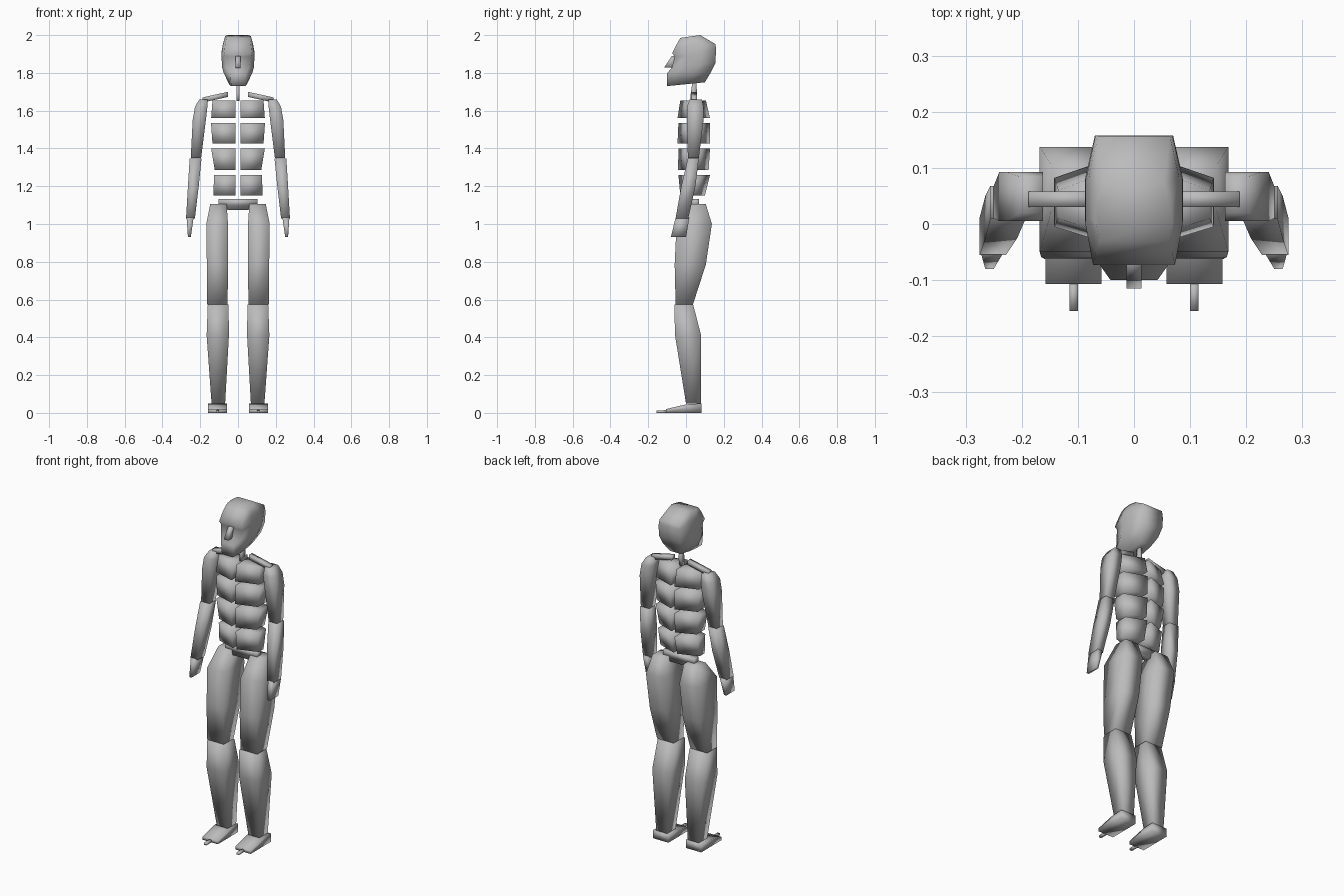
import bpy, bmesh

cube = bpy.data.objects.get("Cube")
if cube:
    bpy.data.objects.remove(cube, do_unlink=True)

GREY = (0.5, 0.5, 0.5, 1)
grey = bpy.data.materials.new("plain grey")
grey.use_nodes = True
grey.diffuse_color = GREY
grey.node_tree.nodes["Principled BSDF"].inputs["Base Color"].default_value = GREY


def loft(name, rings, side=1):
    """Skin a list of equal-length point rings, capped at both ends."""
    bm = bmesh.new()
    loops = [[bm.verts.new((side * x, y, z)) for x, y, z in ring] for ring in rings]
    count = len(loops[0])
    for low, high in zip(loops, loops[1:]):
        for i in range(count):
            j = (i + 1) % count
            bm.faces.new((low[i], low[j], high[j], high[i]))
    bm.faces.new(loops[0])
    bm.faces.new(loops[-1])
    bmesh.ops.recalc_face_normals(bm, faces=bm.faces)
    for face in bm.faces:
        face.smooth = True
    mesh = bpy.data.meshes.new(name)
    bm.to_mesh(mesh)
    bm.free()
    mesh.materials.append(grey)
    obj = bpy.data.objects.new(name, mesh)
    bpy.context.collection.objects.link(obj)
    return obj


def limb(name, sections, side):
    """Four-sided limb from sections of height, x range and y range."""
    rings = [[(x0, y0, z), (x1, y0, z), (x1, y1, z), (x0, y1, z)]
             for z, x0, x1, y0, y1 in sections]
    return loft(name, rings, side)


def slab(name, profile, x0, x1, side=1):
    """Side profile of (y, z) points extruded between two x positions."""
    return loft(name, [[(x, y, z) for y, z in profile] for x in (x0, x1)], side)


def torso_ring(z, width, front, back):
    """Half chest section, deepest at the middle of the body."""
    return [(0.012, front, z), (width, front + 0.04, z),
            (width, back - 0.045, z), (0.012, back, z)]


def head_ring(front_z, back_z, width, front, back, face):
    """Eight-sided head section that may tilt from front to back."""
    depth = back - front
    half = [(face * width, 0), (width, 0.3), (width, 0.65), (0.8 * width, 1)]
    outline = half + [(-x, t) for x, t in reversed(half)]
    return [(x, front + t * depth, front_z + t * (back_z - front_z)) for x, t in outline]


# Limb sections: height, inner x, outer x, front y, back y
THIGH = [(0.575, 0.055, 0.165, -0.055, 0.037), (0.785, 0.053, 0.165, -0.06, 0.105),
         (1.0, 0.053, 0.168, -0.05, 0.137), (1.105, 0.06, 0.147, 0.025, 0.105)]
SHIN = [(0.05, 0.068, 0.14, 0, 0.08), (0.41, 0.048, 0.166, -0.058, 0.08),
        (0.573, 0.05, 0.16, -0.062, 0.038)]
UPPER_ARM = [(1.35, 0.195, 0.25, 0.01, 0.068), (1.55, 0.17, 0.24, 0.005, 0.093),
             (1.62, 0.162, 0.228, 0.005, 0.093), (1.66, 0.162, 0.205, 0.02, 0.085)]
FOREARM = [(1.03, 0.228, 0.275, -0.055, 0.012), (1.2, 0.208, 0.265, -0.025, 0.05),
           (1.348, 0.193, 0.256, 0.01, 0.068)]
HAND = [(0.93, 0.25, 0.265, -0.08, 0), (1.035, 0.235, 0.272, -0.055, 0.018)]

# Side profiles
FOOT = [(0.083, 0), (0.083, 0.05), (0, 0.045), (-0.107, 0.02), (-0.107, 0)]
TOE = [(-0.1, 0), (-0.1, 0.015), (-0.155, 0.012), (-0.155, 0)]
NOSE = [(-0.05, 1.89), (-0.075, 1.89), (-0.115, 1.83), (-0.05, 1.825)]

# Torso rows: bottom section then top section
TORSO = [((1.15, 0.13, -0.03, 0.1), (1.26, 0.127, -0.04, 0.127)),
         ((1.285, 0.123, -0.042, 0.12), (1.4, 0.142, -0.04, 0.127)),
         ((1.425, 0.135, -0.045, 0.127), (1.535, 0.143, -0.04, 0.127)),
         ((1.56, 0.142, -0.045, 0.127), (1.655, 0.135, -0.03, 0.105))]

# Paired parts
for label, side in (("left", 1), ("right", -1)):
    for part, sections in (("thigh", THIGH), ("shin", SHIN), ("upper_arm", UPPER_ARM),
                           ("forearm", FOREARM), ("hand", HAND)):
        limb(f"{label}_{part}", sections, side)
    slab(f"{label}_foot", FOOT, 0.058, 0.158, side)
    slab(f"{label}_toe", TOE, 0.1, 0.115, side)
    for row, sections in enumerate(TORSO):
        loft(f"{label}_torso_block_{row}", [torso_ring(*s) for s in sections], side)
    # Collarbone slopes down towards the shoulder
    loft(f"{label}_collarbone",
         [[(x, 0.03, z), (x, 0.058, z), (x, 0.058, z + 0.027), (x, 0.03, z + 0.027)]
          for x, z in ((0.052, 1.673), (0.188, 1.643))], side)

# Pelvis plate, wide on top with a narrower lower edge
limb("pelvis", [(1.075, -0.055, 0.055, 0.03, 0.07), (1.1, -0.104, 0.104, 0.03, 0.07),
                (1.132, -0.104, 0.104, 0.03, 0.07)], 1)

# Neck post
limb("neck", [(1.65, -0.008, 0.008, 0.025, 0.05), (1.69, -0.008, 0.008, 0.025, 0.058),
              (1.76, -0.008, 0.008, 0.035, 0.055)], 1)

# Head and nose: front z, back z, half width, front y, back y, face width share
HEAD = [(1.73, 1.75, 0.045, -0.1, 0.1, 0.8), (1.8, 1.8, 0.076, -0.1, 0.13, 0.55),
        (1.825, 1.85, 0.085, -0.075, 0.155, 0.7), (1.885, 1.9, 0.087, -0.06, 0.158, 0.8),
        (1.905, 1.925, 0.086, -0.073, 0.158, 0.85), (1.95, 1.952, 0.08, -0.05, 0.157, 0.85),
        (1.985, 2, 0.068, -0.03, 0.075, 0.9)]
loft("head", [head_ring(*s) for s in HEAD])
slab("nose", NOSE, -0.013, 0.013)
